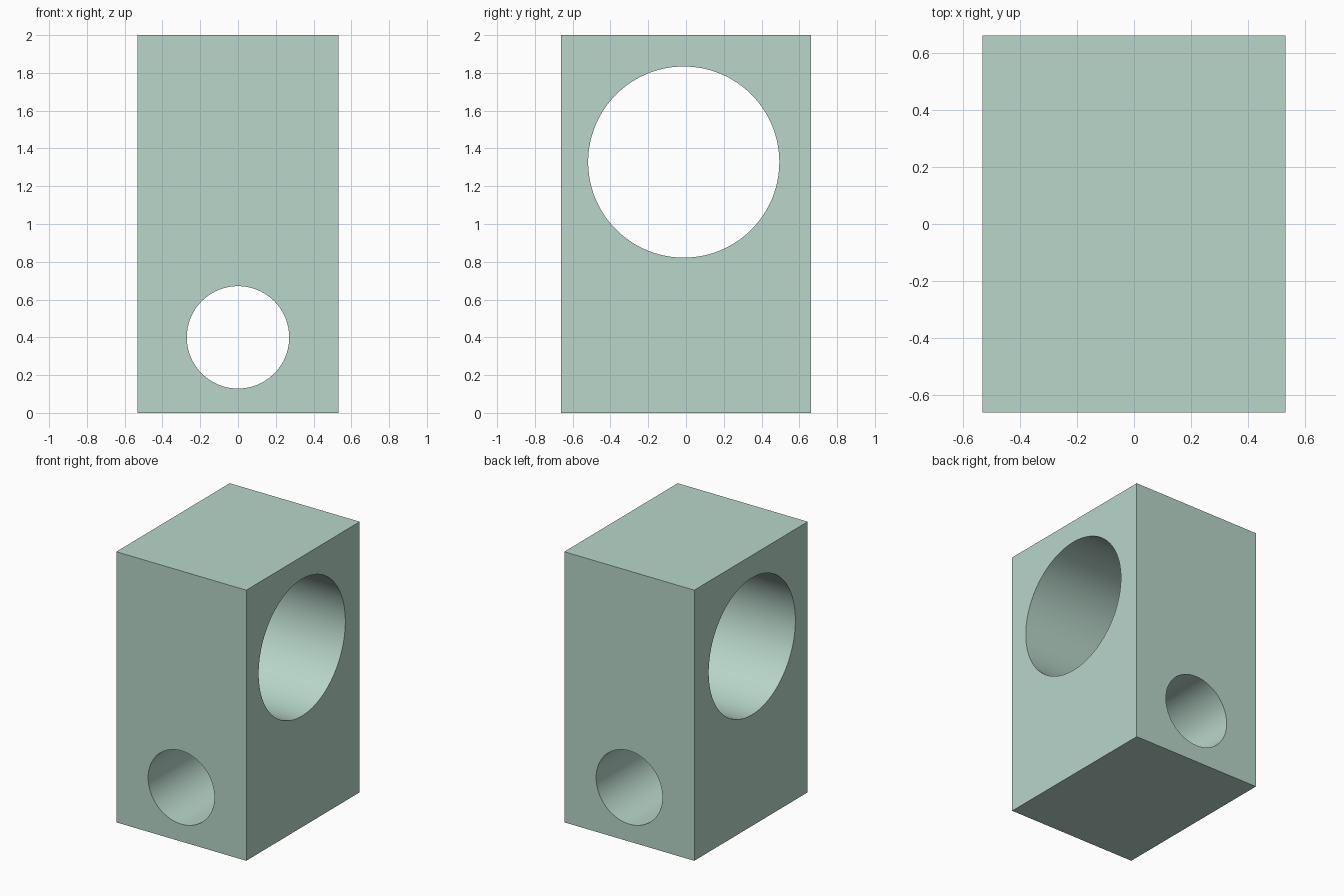
import bpy
from math import pi

if "Cube" in bpy.data.objects:
    bpy.data.objects.remove(bpy.data.objects["Cube"])

W, D, H = 1.063, 1.325, 2.0


def bore(block, name, radius, location, rotation):
    """Cut a round through-hole into the block."""
    bpy.ops.mesh.primitive_cylinder_add(vertices=128, radius=radius, depth=3,
                                        location=location, rotation=rotation)
    cutter = bpy.context.object
    cutter.name = name
    cutter.hide_render = True
    mod = block.modifiers.new(name, 'BOOLEAN')
    mod.operation = 'DIFFERENCE'
    mod.solver = 'EXACT'
    mod.object = cutter
    bpy.ops.object.select_all(action='DESELECT')
    block.select_set(True)
    bpy.context.view_layer.objects.active = block
    bpy.ops.object.modifier_apply(modifier=mod.name)
    bpy.data.objects.remove(cutter)


# Rectangular block
bpy.ops.mesh.primitive_cube_add(size=1, location=(0, 0, H / 2))
block = bpy.context.object
block.name = "bored_block"
block.scale = (W, D, H)
bpy.ops.object.transform_apply(location=True, rotation=False, scale=True)

# Small bore front to back, large bore side to side
bore(block, "small_bore", 0.271, (0, 0, 0.40), (pi / 2, 0, 0))
bore(block, "large_bore", 0.506, (0, -0.012, 1.328), (0, pi / 2, 0))

# Smooth bore walls with crisp edges
bpy.ops.object.shade_smooth_by_angle(angle=pi / 6)

# Pale green finish
mat = bpy.data.materials.new("pale_green")
mat.diffuse_color = (0.48, 0.67, 0.59, 1)
mat.use_nodes = True
mat.node_tree.nodes["Principled BSDF"].inputs["Base Color"].default_value = mat.diffuse_color
block.data.materials.clear()
block.data.materials.append(mat)
